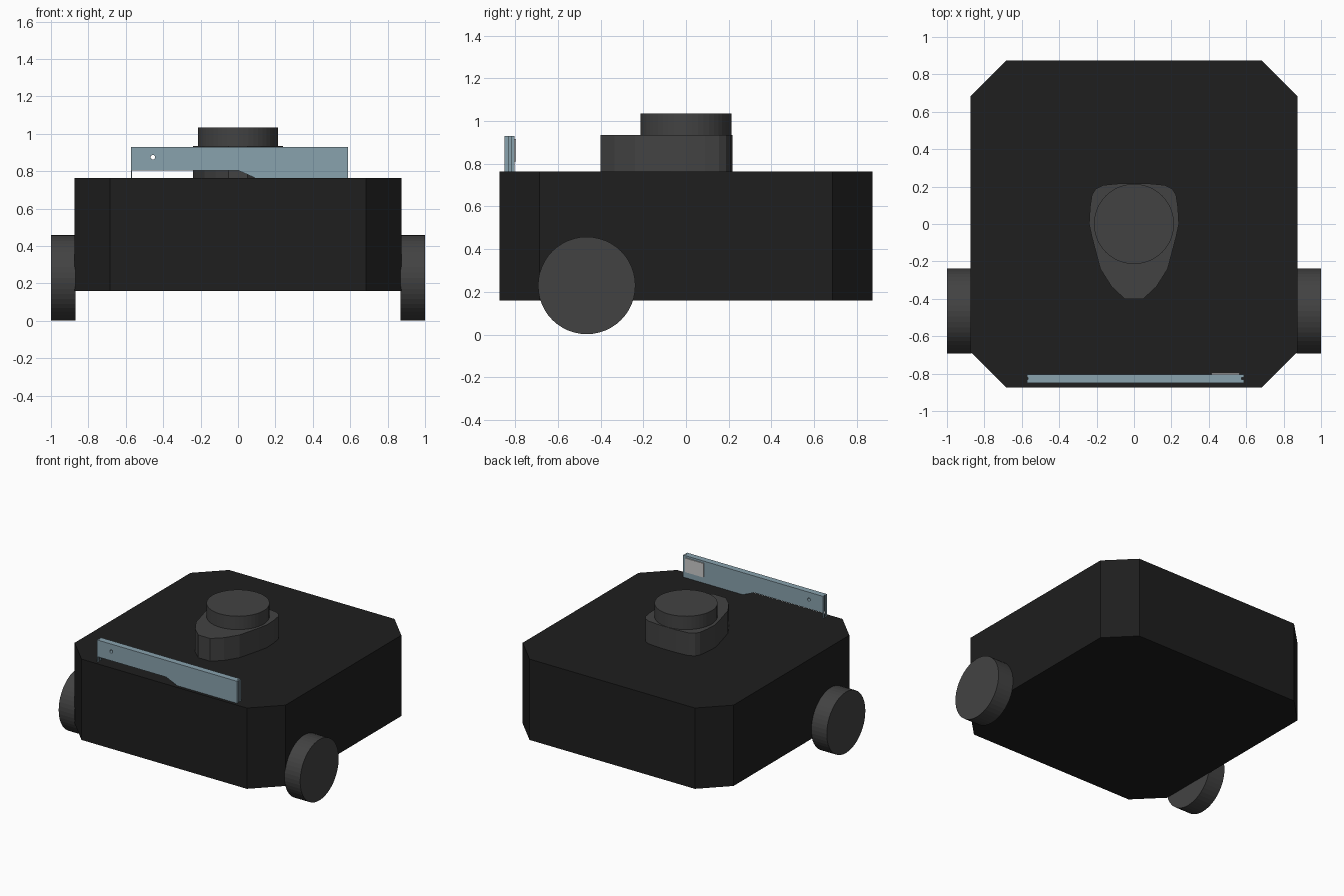
import bpy, bmesh, math
from mathutils import Matrix, Vector

if "Cube" in bpy.data.objects:
    bpy.data.objects.remove(bpy.data.objects["Cube"])


def material(name, rgb):
    m = bpy.data.materials.new(name)
    m.diffuse_color = (*rgb, 1)
    m.use_nodes = True
    m.node_tree.nodes["Principled BSDF"].inputs["Base Color"].default_value = m.diffuse_color
    return m


BLACK = material("black", (0.013, 0.013, 0.013))
DARK = material("dark_grey", (0.055, 0.055, 0.055))
STEEL = material("blue_grey", (0.25, 0.36, 0.42))


def prism(name, outline, low, high, mat, axis="Z"):
    """Extrude a 2D outline along Z (points x,y) or along Y (points x,z)."""
    place = (lambda a, b: (a, b, low)) if axis == "Z" else (lambda a, b: (a, low, b))
    bm = bmesh.new()
    face = bm.faces.new([bm.verts.new(place(a, b)) for a, b in outline])
    new = bmesh.ops.extrude_face_region(bm, geom=[face])["geom"]
    d = high - low
    move = Vector((0, 0, d)) if axis == "Z" else Vector((0, d, 0))
    bmesh.ops.translate(bm, vec=move, verts=[v for v in new if isinstance(v, bmesh.types.BMVert)])
    bmesh.ops.recalc_face_normals(bm, faces=bm.faces)
    return finish(name, bm, mat)


def finish(name, bm, mat):
    me = bpy.data.meshes.new(name)
    bm.to_mesh(me)
    bm.free()
    ob = bpy.data.objects.new(name, me)
    bpy.context.collection.objects.link(ob)
    if mat:
        me.materials.append(mat)
    return ob


def cylinder(name, r, depth, loc, axis, mat, sides=48):
    bm = bmesh.new()
    rot = {"X": Matrix.Rotation(math.pi / 2, 4, "Y"),
           "Y": Matrix.Rotation(math.pi / 2, 4, "X"),
           "Z": Matrix.Identity(4)}[axis]
    bmesh.ops.create_cone(bm, cap_ends=True, segments=sides, radius1=r, radius2=r,
                          depth=depth, matrix=Matrix.Translation(loc) @ rot)
    return finish(name, bm, mat)


def rect(x0, x1, z0, z1):
    return [(x0, z0), (x1, z0), (x1, z1), (x0, z1)]


# Body: square box with cut corners
S, C = 0.873, 0.685
prism("body", [(C, -S), (S, -C), (S, C), (C, S), (-C, S), (-S, C), (-S, -C), (-C, -S)],
      0.16, 0.765, BLACK)

# Wheels
for side, sx in (("left", -1), ("right", 1)):
    cylinder(side + "_wheel", 0.228, 0.13, (sx * 0.935, -0.465, 0.23), "X", DARK)

# Scanner: teardrop base and round turret
half = [(0.05, -0.4), (0.12, -0.335), (0.18, -0.24), (0.225, -0.07), (0.24, 0.0),
        (0.235, 0.09), (0.225, 0.155), (0.205, 0.188), (0.165, 0.208), (0.07, 0.217)]
prism("scanner_base", half + [(-x, y) for x, y in reversed(half)], 0.765, 0.935, DARK)
cylinder("scanner_turret", 0.214, 0.1, (0, 0, 0.985), "Z", DARK)

# Front panel with stepped lower edge
panel = prism("front_panel",
              [(-0.567, 0.805), (0.0, 0.805), (0.09, 0.765), (0.575, 0.765), (0.575, 0.93), (-0.567, 0.93)],
              -0.85, -0.804, STEEL, "Y")
hole = cylinder("hole_cutter", 0.012, 0.2, (-0.455, -0.827, 0.875), "Y", None, 24)
hole.hide_render = True
hole.hide_viewport = True
cut = panel.modifiers.new("hole", "BOOLEAN")
cut.operation = "DIFFERENCE"
cut.object = hole

# Slotted end strips reaching down to the body
for side, x0, x1 in (("left", -0.573, -0.567), ("right", 0.575, 0.587)):
    for part, y0, y1 in (("front", -0.85, -0.832), ("back", -0.82, -0.804)):
        prism(f"panel_end_{side}_{part}", rect(x0, x1, 0.765, 0.93), y0, y1, STEEL, "Y")

# Small cover plate on the back of the panel
prism("cover_plate", rect(0.415, 0.565, 0.81, 0.915), -0.804, -0.797, None, "Y")
